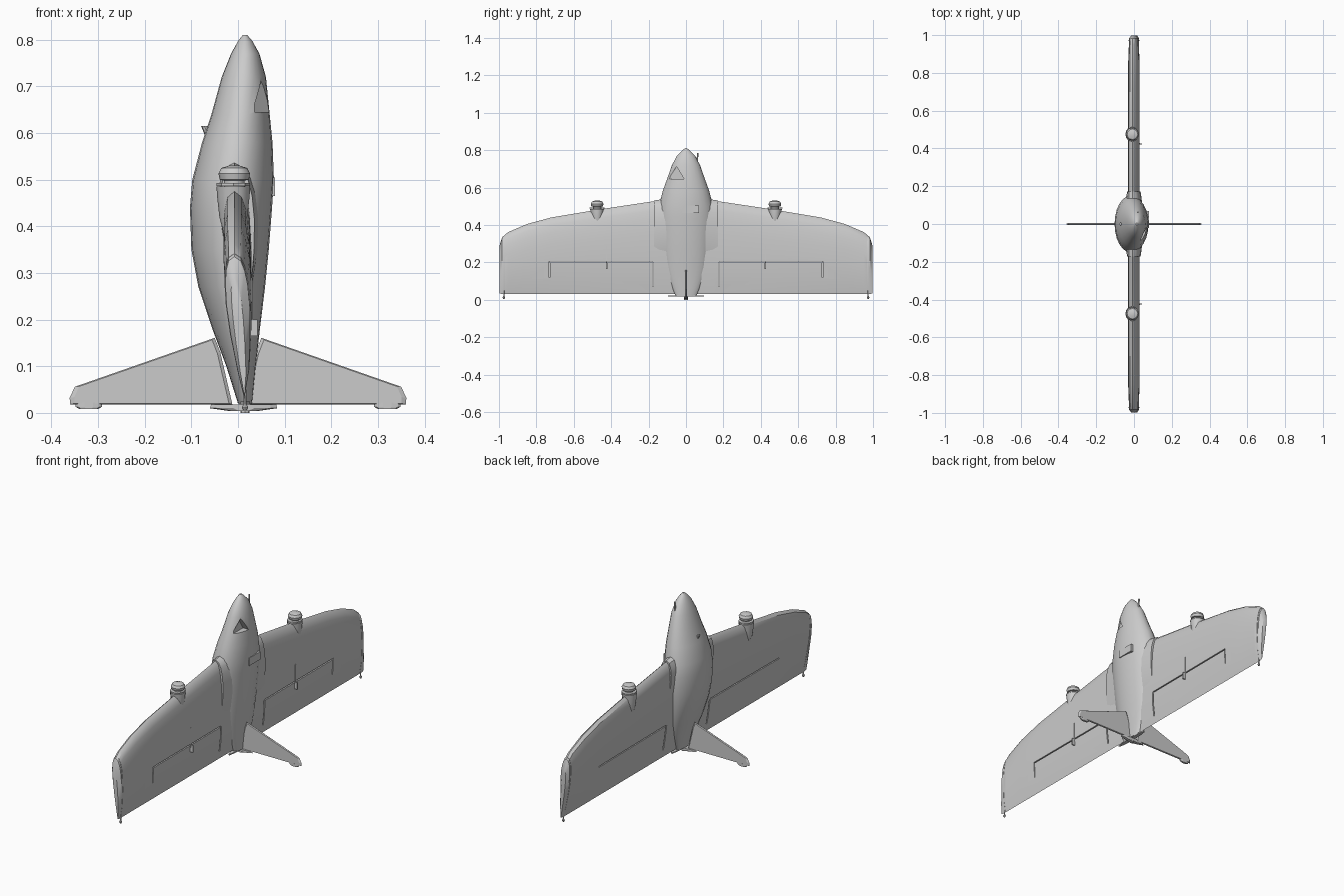
import bpy, bmesh, math
from mathutils import Vector

if "Cube" in bpy.data.objects:
    bpy.data.objects.remove(bpy.data.objects["Cube"])

grey = bpy.data.materials.new("light grey")
grey.use_nodes = True
colour = (0.6, 0.6, 0.6, 1)
grey.diffuse_color = colour
grey.node_tree.nodes["Principled BSDF"].inputs["Base Color"].default_value = colour


def finish(name, bm, smooth=True):
    bmesh.ops.recalc_face_normals(bm, faces=bm.faces)
    mesh = bpy.data.meshes.new(name)
    bm.to_mesh(mesh)
    bm.free()
    mesh.materials.append(grey)
    ob = bpy.data.objects.new(name, mesh)
    bpy.context.collection.objects.link(ob)
    bpy.ops.object.select_all(action='DESELECT')
    ob.select_set(True)
    bpy.context.view_layer.objects.active = ob
    if smooth:
        bpy.ops.object.shade_smooth_by_angle(angle=math.radians(35))
    return ob


def loft(name, rings, smooth=True):
    """Skin closed rings of equal length and cap both ends."""
    bm = bmesh.new()
    loops = [[bm.verts.new(p) for p in ring] for ring in rings]
    n = len(loops[0])
    for a, b in zip(loops, loops[1:]):
        for i in range(n):
            j = (i + 1) % n
            bm.faces.new((a[i], a[j], b[j], b[i]))
    bm.faces.new(loops[0])
    bm.faces.new(loops[-1])
    return finish(name, bm, smooth)


def box(name, lo, hi):
    (x0, y0, z0), (x1, y1, z1) = lo, hi
    return loft(name, [[(x0, y0, z), (x1, y0, z), (x1, y1, z), (x0, y1, z)]
                       for z in (z0, z1)], False)


def ellipse(cx, cy, z, rx, ry, n=24):
    turn = [2 * math.pi * i / n for i in range(n)]
    return [(cx + rx * math.cos(t), cy + ry * math.sin(t), z) for t in turn]


def cut(target, cutters):
    for c in cutters:
        mod = target.modifiers.new("cut", 'BOOLEAN')
        mod.operation, mod.solver, mod.object = 'DIFFERENCE', 'EXACT', c
        bpy.context.view_layer.objects.active = target
        bpy.ops.object.modifier_apply(modifier=mod.name)
        bpy.data.objects.remove(c)


# Fuselage: z, lowest x, highest x, half width in y
body = [(0.02, 0.0, 0.03, 0.055), (0.10, -0.025, 0.038, 0.092),
        (0.18, -0.055, 0.047, 0.12), (0.27, -0.085, 0.058, 0.137),
        (0.35, -0.1, 0.066, 0.147), (0.44, -0.103, 0.073, 0.152),
        (0.5, -0.098, 0.077, 0.145), (0.58, -0.077, 0.074, 0.125),
        (0.64, -0.057, 0.068, 0.103), (0.72, -0.035, 0.06, 0.075),
        (0.77, -0.015, 0.046, 0.048), (0.797, 0.0, 0.031, 0.022), (0.81, 0.01, 0.02, 0.006)]
fuselage = loft("fuselage", [ellipse((a + b) / 2, 0, z, (b - a) / 2, w) for z, a, b, w in body])

# Triangular camera opening in the nose
window = [(-0.095, 0.645), (-0.01, 0.645), (-0.05, 0.712)]
cut(fuselage, [loft("window_cutter", [[(x, y, z) for y, z in window] for x in (0.035, 0.15)], False)])


# Wing section at span y, from trailing edge z0 to leading edge z1
def section(y, z0, z1, thick):
    stations = [0, 0.03, 0.1, 0.2, 0.35, 0.55, 0.8]
    pts = []
    for side, order in ((1, stations), (-1, [1] + stations[:0:-1])):
        for s in order:
            half = thick * (1.4845 * math.sqrt(s) - 0.63 * s - 1.758 * s**2
                            + 1.4215 * s**3 - 0.5075 * s**4) + 0.002 * (s > 0)
            centre = -0.008 + 0.024 * s
            pts.append((centre + side * half, y, z1 + (z0 - z1) * s))
    return pts


def leading(y):
    for (ya, za), (yb, zb) in zip(planform, planform[1:]):
        if y <= yb:
            return za + (zb - za) * (y - ya) / (yb - ya)


planform = [(0.0, 0.552), (0.15, 0.53), (0.45, 0.485), (0.72, 0.44), (0.85, 0.405),
            (0.95, 0.362), (0.983, 0.335), (1.0, 0.28)]

for s, side in ((1, "back"), (-1, "front")):
    def span(lo, hi):
        return min(s * lo, s * hi), max(s * lo, s * hi)

    def slab(name, x, y, z):
        a, b = span(*y)
        return box(name, (x[0], a, z[0]), (x[1], b, z[1]))

    rings = [section(s * y, 0.03, z, 0.054 if y < 0.9 else 0.046) for y, z in planform[:-1]]
    rings.append(section(s * 0.997, 0.034, 0.29, 0.018))
    wing = loft(side + "_wing", rings)
    # Control surface gaps
    cut(wing, [slab("root_gap", (-0.1, 0.1), (0.173, 0.18), (0.07, 0.2)),
               slab("hinge_gap", (-0.1, 0.1), (0.18, 0.73), (0.198, 0.204)),
               slab("end_gap", (0.012, 0.1), (0.727, 0.732), (0.12, 0.204))])

    # Root fairing, tip fence and tip foot
    loft(side + "_root_fairing", [section(s * y, 0.2, leading(y) + 0.004, t)
                                 for y, t in ((0.1, 0.085), (0.15, 0.072), (0.172, 0.066))])
    loft(side + "_tip_fence", [section(s * y, 0.03, 0.342, 0.05) for y in (0.968, 0.975)])
    loft(side + "_tip_foot", [ellipse(0.015, s * 0.974, z, r, r, 8)
                             for z, r in ((0.005, 0.004), (0.012, 0.007), (0.02, 0.003), (0.05, 0.003))])

    # Motor pod: tapered fairing, then motor stack
    pod = [(0.375, 0.018, 0.014), (0.42, 0.03, 0.026), (0.465, 0.035, 0.034), (0.485, 0.036, 0.038)]
    loft(side + "_motor_fairing", [ellipse(-0.01, s * 0.475, z, a, b, 12) for z, a, b in pod])
    motor = [(0.48, 0.022), (0.498, 0.022), (0.5, 0.031), (0.513, 0.034), (0.525, 0.028), (0.53, 0.012)]
    loft(side + "_motor", [ellipse(-0.008, s * 0.475, z, r, r, 12) for z, r in motor])
    loft(side + "_motor_plate", [ellipse(-0.01, s * 0.475, z, 0.036, 0.04, 8) for z in (0.487, 0.493)], False)

    # Servo arm and pushrod on the wing skin
    slab(side + "_servo", (0.01, 0.028), (0.405, 0.43), (0.265, 0.3))
    slab(side + "_pushrod", (0.026, 0.031), (0.422, 0.428), (0.19, 0.29))
    slab(side + "_control_horn", (0.015, 0.042), (0.421, 0.427), (0.165, 0.2))

# Tail fins, thin and swept, with feet
fin = [(0.012, 0.018), (0.36, 0.018), (0.361, 0.032), (0.35, 0.056), (0.05, 0.161), (0.038, 0.13)]
for s, side in ((1, "left"), (-1, "right")):
    mid = [(s * x, z) for x, z in fin]
    cx, cz = s * 0.16, 0.07
    rings = [[(cx + (x - cx) * k, y, cz + (z - cz) * k) for x, z in mid]
             for y, k in ((-0.005, 0.95), (0, 1), (0.005, 0.95))]
    loft(side + "_tail_fin", rings, False)
    loft(side + "_fin_foot", [ellipse(s * 0.32, 0, z, r, 0.006, 10)
                             for z, r in ((0.008, 0.02), (0.013, 0.028), (0.022, 0.028))], False)

# Tail base plates
loft("tail_base", [ellipse(0.012, 0, z, a, 0.012, 10)
                   for z, a in ((0.004, 0.03), (0.01, 0.072), (0.018, 0.07))], False)
loft("tail_base_bar", [ellipse(0.015, 0, z, 0.012, 0.1, 10) for z in (0.018, 0.024)], False)
loft("tail_plug", [ellipse(0.015, 0, z, 0.01, 0.01, 8) for z in (0.0, 0.04)])

# Small fittings on the fuselage: probe, antenna and hatch rail
loft("nose_probe", [ellipse(0.02, y, z, 0.004, 0.004, 8) for y, z in ((0.06, 0.7), (0.062, 0.785))])
loft("antenna", [ellipse(x, 0, z, 0.007, 0.007, 8) for x, z in ((-0.06, 0.585), (-0.072, 0.615))])
box("hatch_rail", (0.06, -0.02, 0.465), (0.079, 0.07, 0.505))
